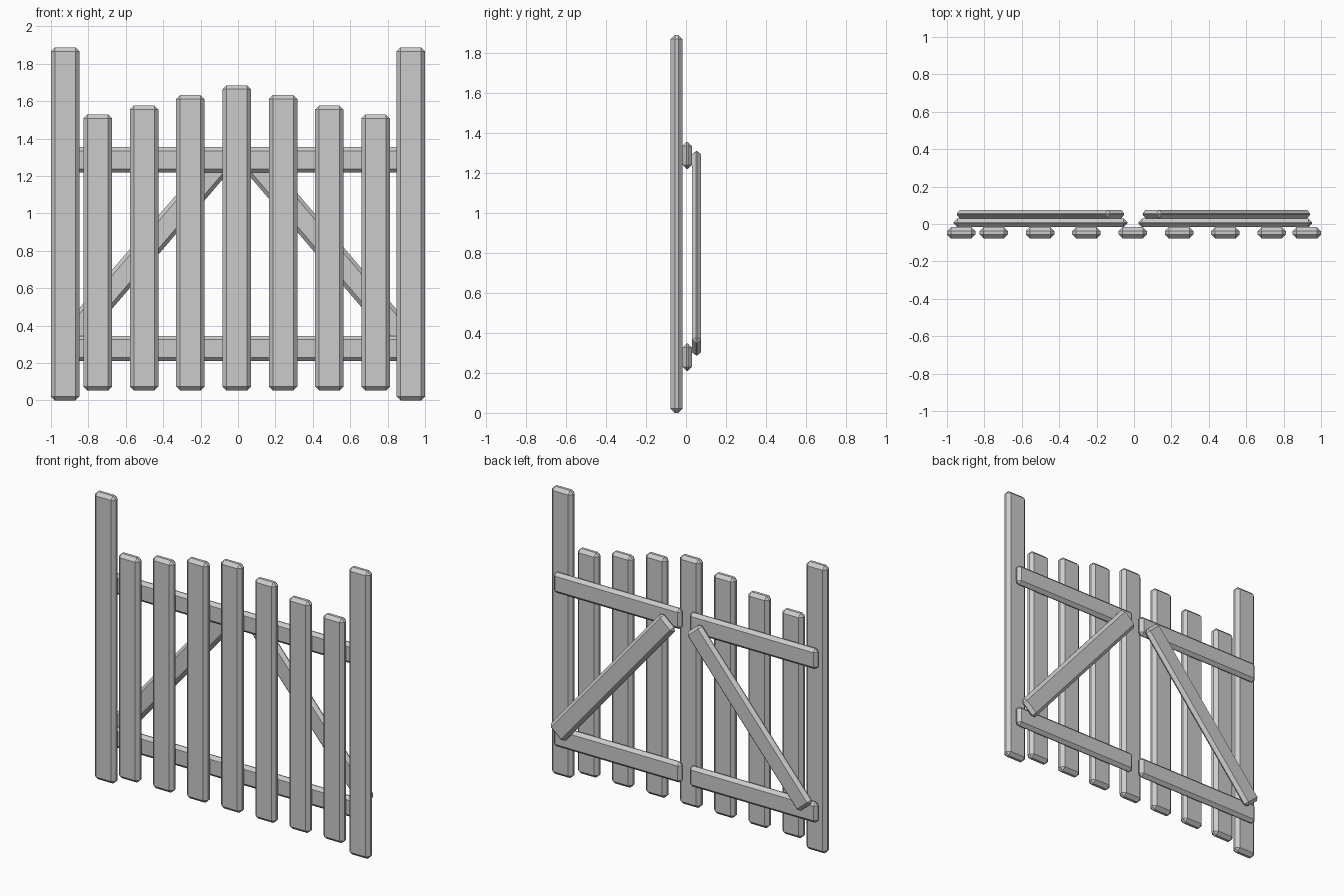
import bpy
import bmesh
from math import radians
from mathutils import Matrix

if "Cube" in bpy.data.objects:
    bpy.data.objects.remove(bpy.data.objects["Cube"])


def plank(name, center, size, bevel=0.02, tilt=0.0):
    """Chamfered box, optionally tilted about the y axis (degrees)."""
    bm = bmesh.new()
    bmesh.ops.create_cube(bm, size=1.0, matrix=Matrix.Diagonal((*size, 1.0)))
    bmesh.ops.bevel(bm, geom=bm.edges[:], offset=bevel, segments=1,
                    profile=0.5, affect='EDGES')
    mesh = bpy.data.meshes.new(name)
    bm.to_mesh(mesh)
    bm.free()
    obj = bpy.data.objects.new(name, mesh)
    obj.location = center
    obj.rotation_euler = (0, radians(tilt), 0)
    bpy.context.collection.objects.link(obj)
    return obj


# Depth layers: pickets in front, rails behind, braces at the back
PICKET_Y, RAIL_Y, BRACE_Y = -0.047, 0.006, 0.053
PICKET_W, PICKET_T = 0.152, 0.06

# Tall end posts
for side, x in (("left", -0.924), ("right", 0.924)):
    plank(f"post_{side}", (x, PICKET_Y, 0.944), (PICKET_W, PICKET_T, 1.888), 0.021)

# Seven pickets rising to the middle
BOTTOM = 0.053
for i in range(7):
    top = (1.685, 1.632, 1.576, 1.529)[abs(i - 3)]
    plank(f"picket_{i + 1}", (-0.75 + 0.2477 * i, PICKET_Y, (top + BOTTOM) / 2),
          (PICKET_W, PICKET_T, top - BOTTOM), 0.021)

# Rails and diagonal brace of each gate leaf
for side, x, tilt in (("left", -0.5, -49.5), ("right", 0.488, 49.5)):
    for level, z in (("lower", 0.278), ("upper", 1.286)):
        plank(f"{level}_rail_{side}", (x, RAIL_Y, z), (0.93, 0.046, 0.136))
    plank(f"brace_{side}", (x + (0.006 if x > 0 else 0), BRACE_Y, 0.797),
          (1.26, 0.046, 0.135), tilt=tilt)
